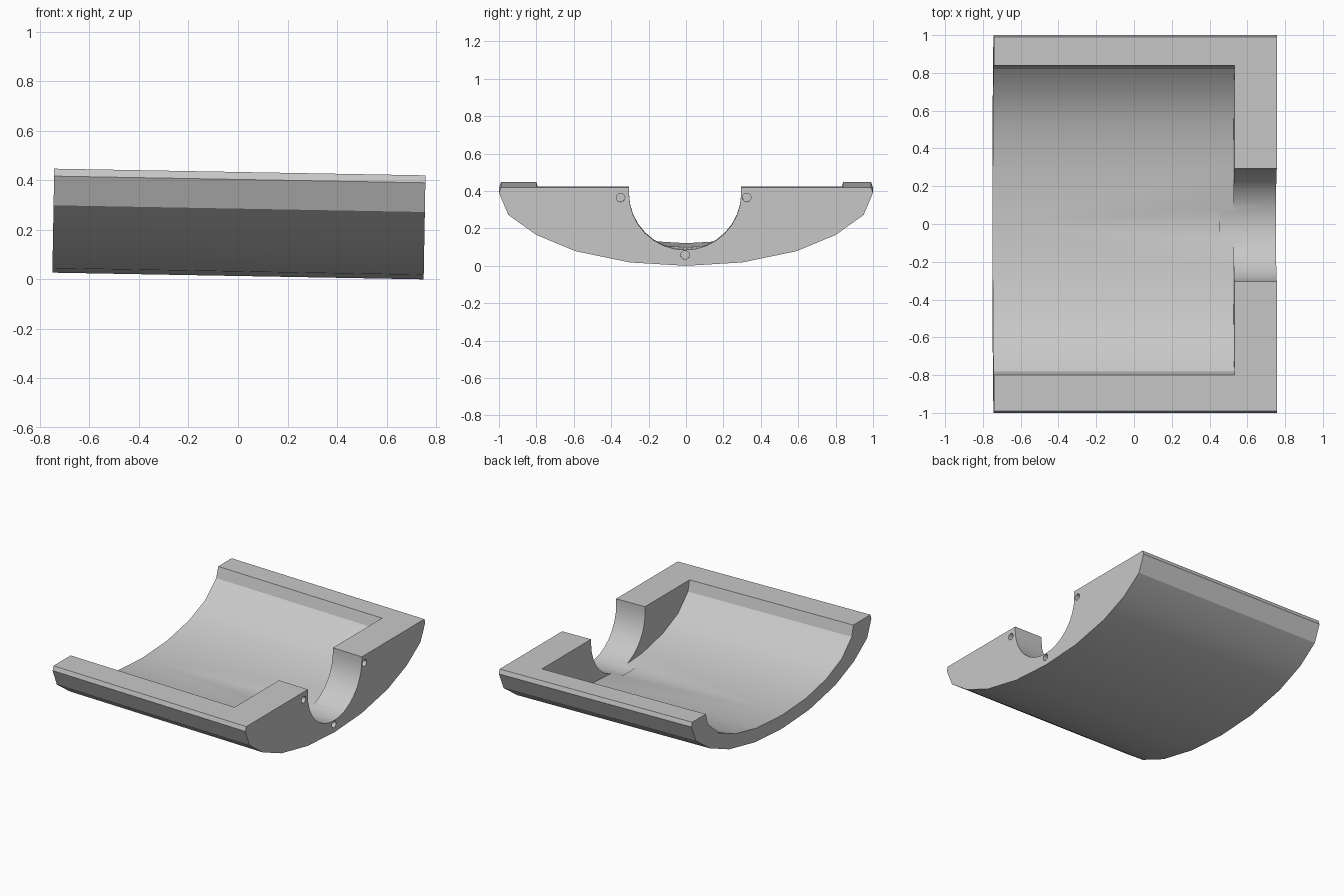
import bpy, bmesh, math

cube = bpy.data.objects.get("Cube")
if cube:
    bpy.data.objects.remove(cube, do_unlink=True)

TILT = 0.018
HALF = 0.75

grey = bpy.data.materials.new("light grey")
grey.use_nodes = True
colour = (0.58, 0.58, 0.58, 1)
grey.diffuse_color = colour
grey.node_tree.nodes["Principled BSDF"].inputs["Base Color"].default_value = colour


def prism(name, profile, x0, x1):
    """Extrude a (y, z) profile along x."""
    bm = bmesh.new()
    face = bm.faces.new([bm.verts.new((x0, y, z)) for y, z in profile])
    new = bmesh.ops.extrude_face_region(bm, geom=[face])["geom"]
    bmesh.ops.translate(bm, vec=(x1 - x0, 0, 0),
                        verts=[v for v in new if isinstance(v, bmesh.types.BMVert)])
    bmesh.ops.recalc_face_normals(bm, faces=bm.faces)
    mesh = bpy.data.meshes.new(name)
    bm.to_mesh(mesh)
    bm.free()
    mesh.materials.append(grey)
    obj = bpy.data.objects.new(name, mesh)
    bpy.context.collection.objects.link(obj)
    return obj


def mirrored(half):
    """Mirror a half profile that starts on the centre line."""
    return half + [(-y, z) for y, z in reversed(half) if y > 0]


# Solid outer body
outer = [(0, 0), (0.3, 0.018), (0.59, 0.078), (0.8, 0.165),
         (0.95, 0.272), (1, 0.39), (0.99, 0.42)]
shell = prism("half_shell", mirrored(outer), -HALF, HALF)

# Bowl, open at one end, its two rims slightly different in width
right_bowl = [(0, 0.094), (0.28, 0.11), (0.52, 0.16), (0.7, 0.235),
              (0.82, 0.345), (0.84, 0.42), (0.84, 0.6)]
left_bowl = [(-y * 0.952, z) for y, z in reversed(right_bowl) if y > 0]
cutters = [prism("bowl_cutter", right_bowl + left_bowl, -1, 0.525)]

# Round notch through the end wall
notch = [(0, 0.6)]
radius = 0.3
notch.append((radius - 0.005, 0.6))
for i in range(17):
    a = math.pi * i / 16
    notch.append((radius * math.cos(a) - 0.005, 0.385 - radius * math.sin(a)))
notch.append((-radius - 0.005, 0.6))
cutters.append(prism("notch_cutter", notch, 0.45, 1))

# Small blind holes around the notch
for y, z in ((-0.35, 0.365), (0.325, 0.365), (-0.005, 0.058)):
    ring = [(y + 0.023 * math.cos(math.tau * i / 16),
             z + 0.023 * math.sin(math.tau * i / 16)) for i in range(16)]
    cutters.append(prism("hole_cutter", ring, HALF - 0.04, 1))

bpy.context.view_layer.objects.active = shell
for cutter in cutters:
    cutter.hide_render = True
    mod = shell.modifiers.new("cut", "BOOLEAN")
    mod.operation = "DIFFERENCE"
    mod.solver = "EXACT"
    mod.object = cutter
    bpy.ops.object.modifier_apply(modifier=mod.name)
for cutter in cutters:
    bpy.data.objects.remove(cutter, do_unlink=True)

# Smooth curves, crisp edges, slight tilt along the length
bpy.ops.object.select_all(action="DESELECT")
shell.select_set(True)
bpy.ops.object.shade_smooth_by_angle(angle=math.radians(30))
shell.rotation_euler.y = TILT
shell.location.z = HALF * math.sin(TILT)
